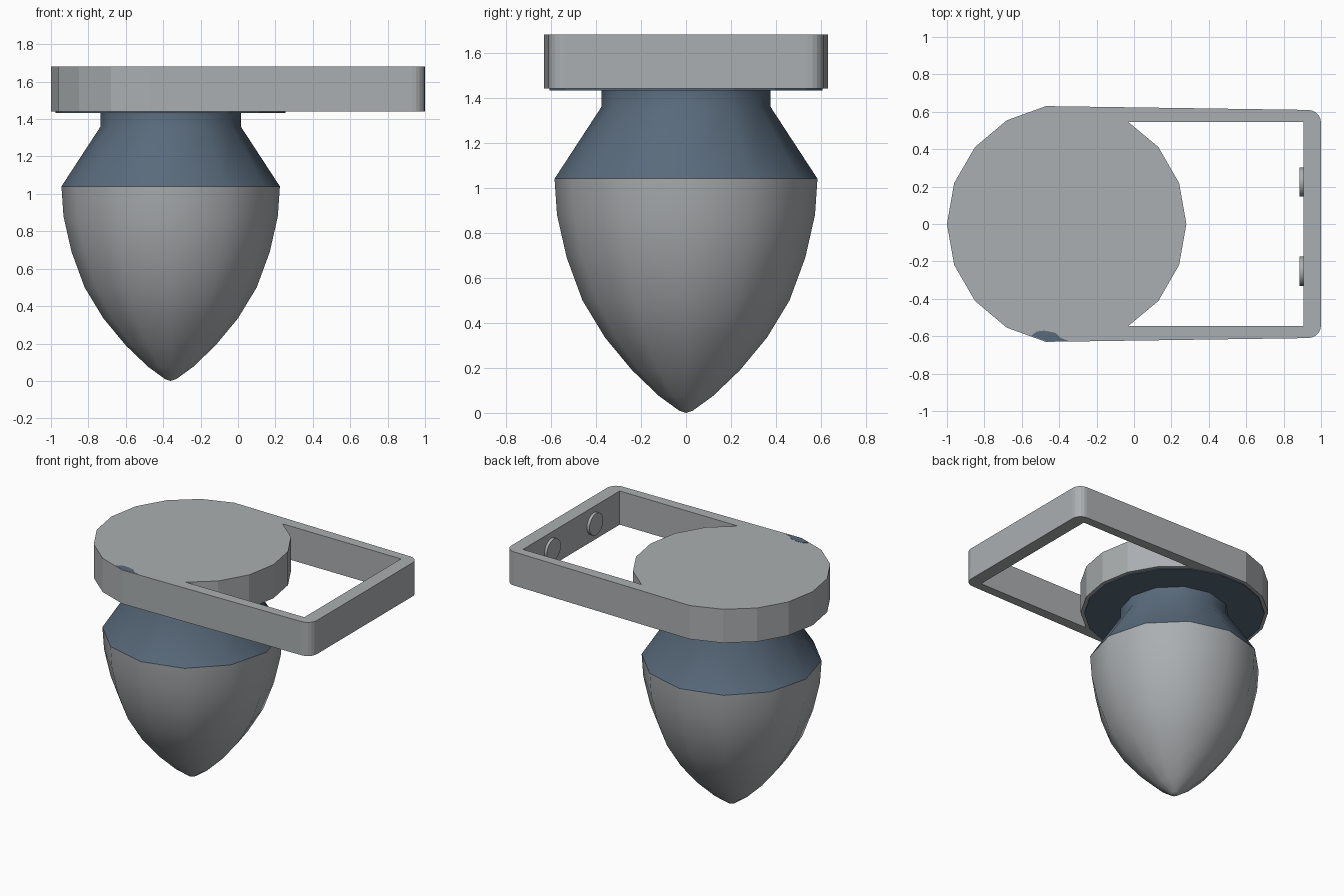
import bpy, bmesh, math
from mathutils import Matrix

if "Cube" in bpy.data.objects:
    bpy.data.objects.remove(bpy.data.objects["Cube"])

CX = -0.36            # axis of the bulb and of the round plate
Z0, Z1 = 1.44, 1.68   # bottom and top of the plate


def material(name, rgb):
    m = bpy.data.materials.new(name)
    m.diffuse_color = (*rgb, 1.0)
    m.use_nodes = True
    m.node_tree.nodes["Principled BSDF"].inputs["Base Color"].default_value = m.diffuse_color
    return m


grey = material("grey", (0.41, 0.43, 0.44))
blue = material("slate_blue", (0.10, 0.145, 0.20))


def finish(name, bm, mat, smooth=False):
    bmesh.ops.remove_doubles(bm, verts=bm.verts, dist=1e-4)
    bmesh.ops.recalc_face_normals(bm, faces=bm.faces)
    me = bpy.data.meshes.new(name)
    bm.to_mesh(me)
    bm.free()
    me.materials.append(mat)
    ob = bpy.data.objects.new(name, me)
    bpy.context.collection.objects.link(ob)
    if smooth:
        bpy.ops.object.select_all(action='DESELECT')
        ob.select_set(True)
        bpy.context.view_layer.objects.active = ob
        bpy.ops.object.shade_smooth_by_angle(angle=math.radians(40))
    return ob


def lathe(name, profile, sides, mat, smooth):
    bm = bmesh.new()
    rings = [[bm.verts.new((CX + r * math.cos(2 * math.pi * i / sides),
                            r * math.sin(2 * math.pi * i / sides), z))
              for i in range(sides)] for r, z in profile]
    for a, b in zip(rings, rings[1:]):
        for i in range(sides):
            j = (i + 1) % sides
            bm.faces.new((a[i], a[j], b[j], b[i]))
    return finish(name, bm, mat, smooth)


def add_prism(bm, pts, z0, z1, skip=lambda p, q: False):
    lo = [bm.verts.new((x, y, z0)) for x, y in pts]
    hi = [bm.verts.new((x, y, z1)) for x, y in pts]
    bm.faces.new(lo)
    bm.faces.new(hi)
    for i in range(len(pts)):
        j = (i + 1) % len(pts)
        if not skip(pts[i], pts[j]):
            bm.faces.new((lo[i], lo[j], hi[j], hi[i]))


# Bulb with pointed lower end
lathe("bulb", [(0.0, 0.0), (0.03, 0.01), (0.12, 0.075), (0.24, 0.19), (0.36, 0.335),
               (0.46, 0.50), (0.53, 0.69), (0.573, 0.88), (0.584, 1.04)], 12, grey, True)

# Sloped shoulder and neck
lathe("shoulder", [(0.584, 1.04), (0.375, 1.36), (0.375, 1.44)], 12, blue, True)

# Blue lining under the round plate
lathe("plate_underside", [(0.0, 1.433), (0.615, 1.433), (0.615, 1.441)], 18, blue, False)


# Round plate with the square loop, drawn as one half outline and mirrored
def disc(deg, r=0.64):
    a = math.radians(deg)
    return (CX + r * math.cos(a), r * math.sin(a))


half = [disc(d) for d in (180, 160, 140, 120, 100)]
half += [(0.93 + 0.07 * math.sin(a), 0.54 + 0.07 * math.cos(a))
         for a in (math.pi / 2 * k / 5 for k in range(6))]
half += [(1.0, 0.0), (0.905, 0.0), (0.905, 0.545), (-0.03, 0.545)]
half += [disc(d) for d in (40, 20, 0)]
half = [(x, 0.0 if abs(y) < 1e-6 else y) for x, y in half]

bm = bmesh.new()
for s in (1, -1):
    add_prism(bm, [(x, s * y) for x, y in half], Z0, Z1,
              lambda p, q: p[1] == 0 and q[1] == 0)
finish("plate_and_loop", bm, grey)

# Small blue patch at the front edge of the plate
bm = bmesh.new()
add_prism(bm, [(-0.55, -0.597), (-0.52, -0.575), (-0.48, -0.57), (-0.42, -0.582),
               (-0.39, -0.61), (-0.35, -0.625), (-0.47, -0.627)], Z1 - 0.001, Z1 + 0.001)
finish("plate_patch", bm, blue)

# Round studs inside the loop
for k, y in enumerate((0.225, -0.253)):
    bm = bmesh.new()
    bmesh.ops.create_cone(bm, cap_ends=True, segments=16, radius1=0.078, radius2=0.078,
                          depth=0.03,
                          matrix=Matrix.Translation((0.90, y, 1.56)) @ Matrix.Rotation(math.pi / 2, 4, 'Y'))
    finish("stud_%d" % (k + 1), bm, grey, True)
